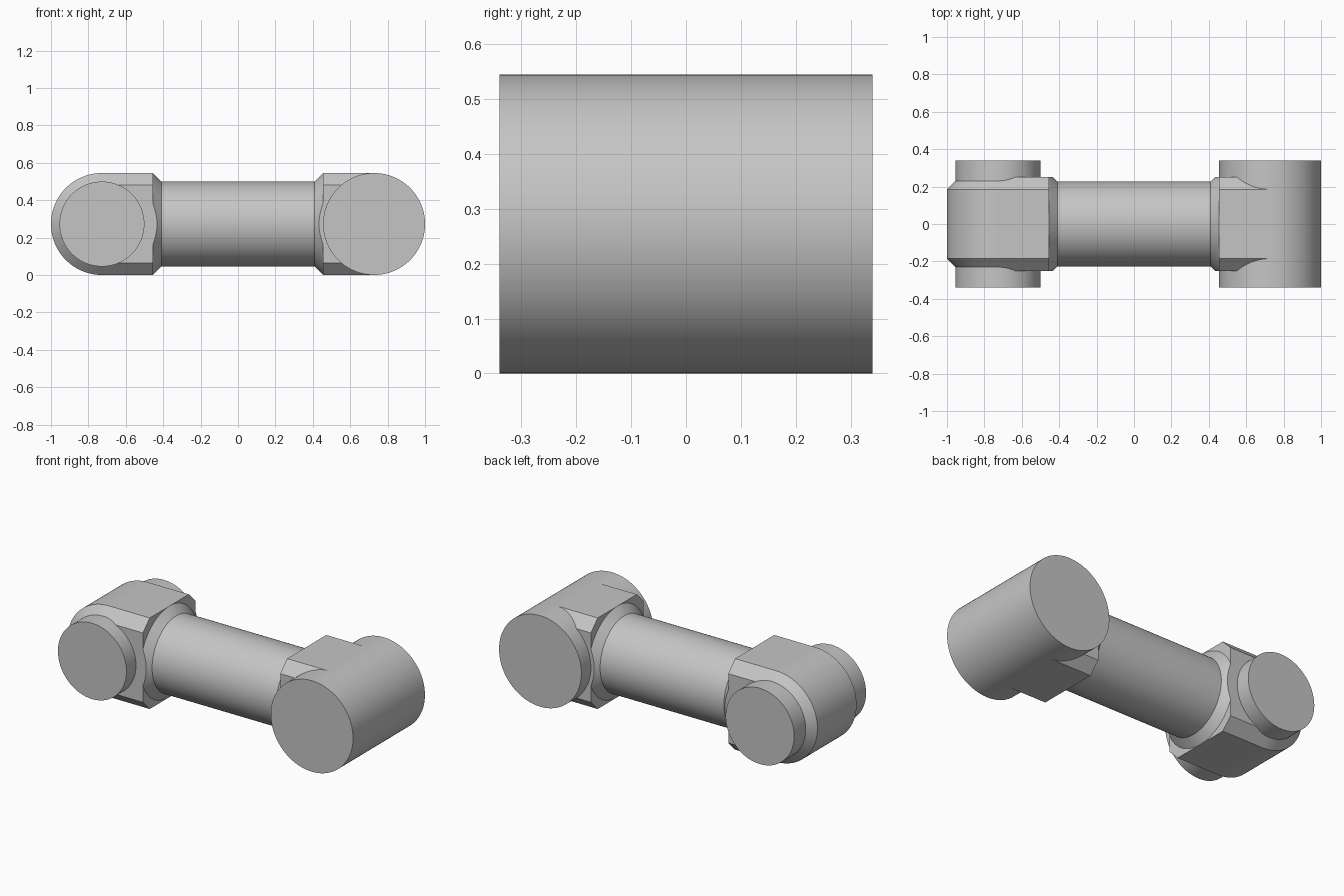
import bpy, bmesh, math
from mathutils import Matrix, Vector

if "Cube" in bpy.data.objects:
    bpy.data.objects.remove(bpy.data.objects["Cube"], do_unlink=True)

BIG, SMALL = 0.2725, 0.227     # outer and inner radii
PIVOT = 0.7275                 # distance from the middle to each cross pin
HALF_PIN = 0.34
FLAT, BEVEL = 0.25, 0.065      # half width and corner cut of the collar blocks
COLLAR, SHAFT_END = 0.455, 0.41
SIDES = 96

grey = bpy.data.materials.new("plain grey")
grey.use_nodes = True
colour = (0.56, 0.56, 0.56, 1)
grey.diffuse_color = colour
grey.node_tree.nodes["Principled BSDF"].inputs["Base Color"].default_value = colour


def finish(name, bm):
    bmesh.ops.recalc_face_normals(bm, faces=bm.faces)
    mesh = bpy.data.meshes.new(name)
    bm.to_mesh(mesh)
    bm.free()
    mesh.materials.append(grey)
    obj = bpy.data.objects.new(name, mesh)
    bpy.context.collection.objects.link(obj)
    bpy.ops.object.select_all(action="DESELECT")
    obj.select_set(True)
    bpy.context.view_layer.objects.active = obj
    bpy.ops.object.shade_smooth_by_angle(angle=math.radians(30))
    return obj


def loft(sections, ring, place):
    """Capped solid through scaled copies of a ring; sections are (position, scale)."""
    bm = bmesh.new()
    loops = [[bm.verts.new(place(t, u * s, v * s)) for u, v in ring] for t, s in sections]
    for a, b in zip(loops, loops[1:]):
        for i in range(len(ring)):
            j = (i + 1) % len(ring)
            bm.faces.new((a[i], a[j], b[j], b[i]))
    bm.faces.new(loops[0])
    bm.faces.new(loops[-1])
    return bm


circle = [(math.cos(math.tau * i / SIDES), math.sin(math.tau * i / SIDES)) for i in range(SIDES)]
inner = BIG - BEVEL
octagon = [(FLAT, -inner), (FLAT, inner), (FLAT - BEVEL, BIG), (BEVEL - FLAT, BIG),
           (-FLAT, inner), (-FLAT, -inner), (BEVEL - FLAT, -BIG), (FLAT - BEVEL, -BIG)]


def along_x(t, u, v):
    return (t, u, v + BIG)


def along_y(centre):
    return lambda t, u, v: (u + centre, t, v + BIG)


# Central shaft
finish("shaft", loft([(-COLLAR, SMALL), (COLLAR, SMALL)], circle, along_x))

# Collar at each end: octagonal block and a tapered shoulder trimmed flat at the sides
for side, label in ((-1, "right"), (1, "left")):
    finish(label + "_collar_block", loft([(side * COLLAR, 1), (side * PIVOT, 1)], octagon, along_x))
    bm = loft([(side * COLLAR, BIG), (side * SHAFT_END, SMALL)], circle, along_x)
    for direction in (-1, 1):
        normal = Vector((0, direction, 0))
        bmesh.ops.bisect_plane(bm, geom=bm.verts[:] + bm.edges[:] + bm.faces[:],
                               plane_co=normal * FLAT, plane_no=normal, clear_outer=True)
        bmesh.ops.holes_fill(bm, edges=[e for e in bm.edges if e.is_boundary], sides=0)
    finish(label + "_collar_shoulder", bm)

# Wide plain cross pin
finish("left_cross_pin", loft([(-HALF_PIN, BIG), (HALF_PIN, BIG)], circle, along_y(PIVOT)))

# Chamfered hub with a narrower cross pin through it
rim = FLAT - BEVEL
lip = rim + BIG - SMALL
finish("right_hub", loft([(-lip, SMALL), (-rim, BIG), (rim, BIG), (lip, SMALL)],
                         circle, along_y(-PIVOT)))
finish("right_cross_pin", loft([(-HALF_PIN, SMALL), (HALF_PIN, SMALL)], circle, along_y(-PIVOT)))
